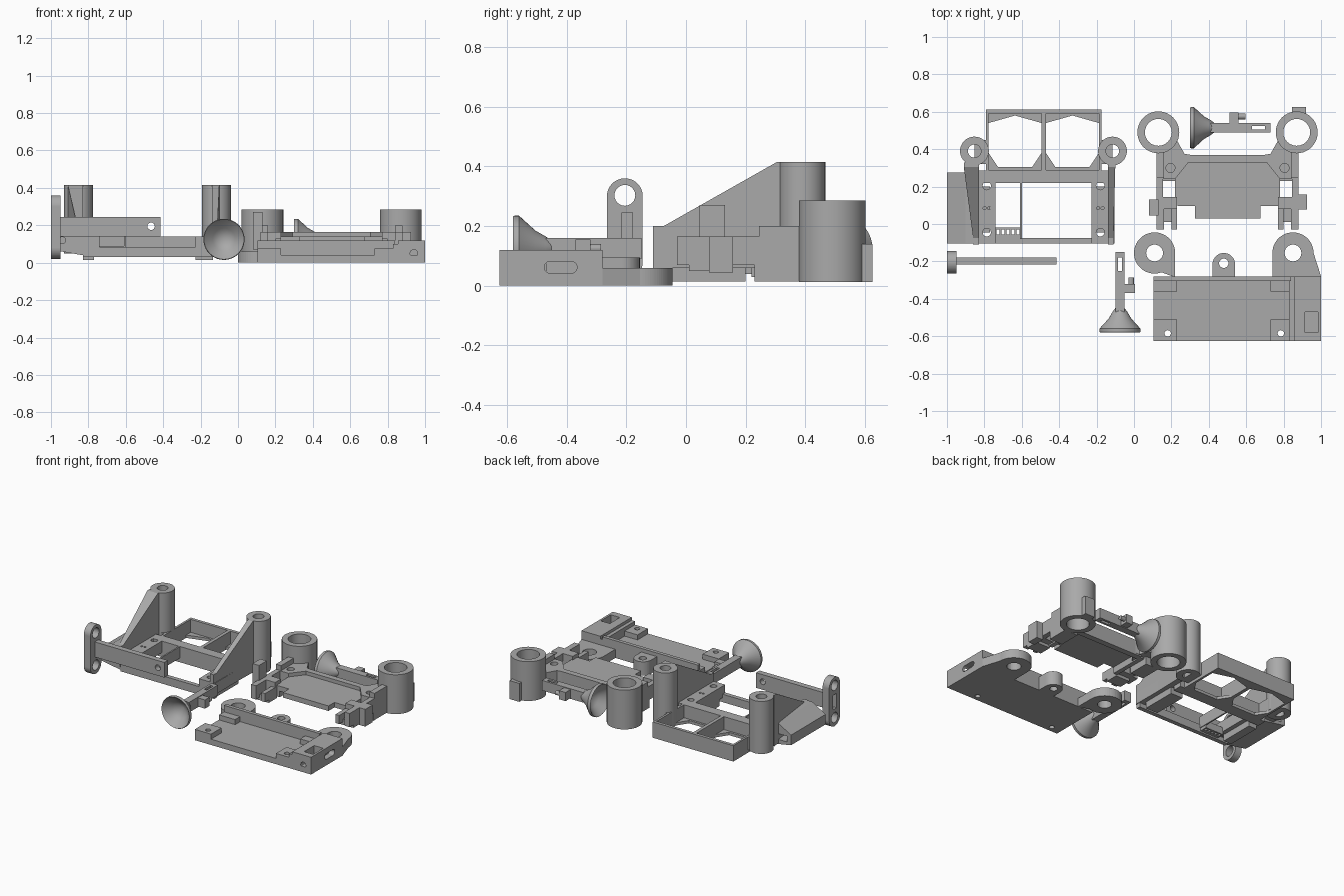
import bpy, bmesh, math

if "Cube" in bpy.data.objects:
    bpy.data.objects.remove(bpy.data.objects["Cube"], do_unlink=True)

grey = bpy.data.materials.new("plain grey")
grey.use_nodes = True
grey.diffuse_color = (0.4, 0.4, 0.4, 1)
grey.node_tree.nodes["Principled BSDF"].inputs["Base Color"].default_value = (0.4, 0.4, 0.4, 1)


def finish(name, bm):
    bmesh.ops.recalc_face_normals(bm, faces=bm.faces)
    mesh = bpy.data.meshes.new(name)
    bm.to_mesh(mesh)
    bm.free()
    mesh.materials.append(grey)
    ob = bpy.data.objects.new(name, mesh)
    bpy.context.collection.objects.link(ob)
    return ob


def prism(name, pts, lo, hi, axis="z"):
    """Extrude a 2D outline along one axis."""
    place = {"x": lambda a, b, t: (t, a, b),
             "y": lambda a, b, t: (a, t, b),
             "z": lambda a, b, t: (a, b, t)}[axis]
    bm = bmesh.new()
    low = [bm.verts.new(place(a, b, lo)) for a, b in pts]
    high = [bm.verts.new(place(a, b, hi)) for a, b in pts]
    bm.faces.new(low)
    bm.faces.new(high)
    for i in range(len(pts)):
        j = (i + 1) % len(pts)
        bm.faces.new((low[i], low[j], high[j], high[i]))
    return finish(name, bm)


def box(name, x0, x1, y0, y1, z0, z1):
    return prism(name, [(x0, y0), (x1, y0), (x1, y1), (x0, y1)], z0, z1)


def arc(cx, cy, r, start=0, end=360, n=40):
    steps = n if end - start == 360 else n + 1
    return [(cx + r * math.cos(math.radians(start + (end - start) * i / n)),
             cy + r * math.sin(math.radians(start + (end - start) * i / n)))
            for i in range(steps)]


def cut(ob, *cutters):
    for c in cutters:
        mod = ob.modifiers.new("cut", "BOOLEAN")
        mod.operation, mod.solver, mod.object = "DIFFERENCE", "EXACT", c
        bpy.context.view_layer.objects.active = ob
        bpy.ops.object.modifier_apply(modifier=mod.name)
        bpy.data.objects.remove(c, do_unlink=True)
    return ob


def hole(cx, cy, r, lo, hi, axis="z"):
    return prism("hole", arc(cx, cy, r, n=24), lo, hi, axis)


def smooth(ob):
    bpy.ops.object.select_all(action="DESELECT")
    ob.select_set(True)
    bpy.context.view_layer.objects.active = ob
    bpy.ops.object.shade_smooth_by_angle(angle=math.radians(30))


def tube(name, cx, cy, r, bore, z0, z1):
    return cut(prism(name, arc(cx, cy, r), z0, z1), hole(cx, cy, bore, -1, 1))


# Base plate: floor with ears, back lip, corner pads and end block
floor = prism("base_floor", [(0.105, -0.625), (1, -0.625), (1, -0.28), (0.105, -0.28)], 0, 0.04)
cut(floor, *[hole(x, -0.585, 0.017, -1, 1) for x in (0.18, 0.785)])
ear = prism("base_left_ear", arc(0.85, -0.155, 0.11, 0, 180) + [(0.74, -0.28), (1, -0.28)], 0, 0.06)
cut(ear, hole(0.85, -0.155, 0.045, -1, 1))
ear = prism("base_right_ear", arc(0.11, -0.155, 0.11, 0, 290) + [(0.22, -0.285)], 0, 0.06)
cut(ear, hole(0.11, -0.155, 0.045, -1, 1))
boss = prism("base_middle_ear", arc(0.48, -0.215, 0.06, 0, 180) + [(0.42, -0.285), (0.54, -0.285)], 0, 0.095)
cut(boss, hole(0.48, -0.21, 0.025, -1, 1))
box("base_back_lip", 0.105, 0.84, -0.305, -0.28, 0, 0.12)
for x0, x1 in ((0.105, 0.23), (0.73, 0.835)):
    box("base_back_pad", x0, x1, -0.36, -0.3, 0.03, 0.075)
    pad = box("base_front_pad", x0, x1, -0.625, -0.51, 0.03, 0.075)
    cut(pad, hole(0.18 if x0 < 0.5 else 0.785, -0.585, 0.017, -1, 1))
block = box("base_end_block", 0.855, 1, -0.625, -0.28, 0, 0.12)
slot = prism("slot", arc(-0.455, 0.062, 0.02, 90, 270, 8) + arc(-0.385, 0.062, 0.02, -90, 90, 8), 0.96, 1.1, "x")
cut(block, box("pocket", 0.915, 0.985, -0.58, -0.47, 0.04, 0.3),
    hole(0.94, 0.05, 0.02, -0.7, -0.55, "y"), slot)
box("base_end_rail", 0.83, 0.86, -0.625, -0.28, 0, 0.1)

# Slide arm with rounded end plate
plate = prism("arm_end_plate", arc(-0.205, 0.3, 0.06, 0, 180) + arc(-0.205, 0.08, 0.06, 180, 359),
              -1, -0.95, "x")
cut(plate, hole(-0.205, 0.303, 0.035, -1.1, -0.9, "x"), hole(-0.205, 0.08, 0.035, -1.1, -0.9, "x"),
    box("window", -1.1, -0.975, -0.225, -0.185, 0.14, 0.24))
cut(box("slide_arm", -0.96, -0.415, -0.217, -0.178, 0.14, 0.245), hole(-0.465, 0.195, 0.02, -1, 1, "y"))


# Two horns: revolved dish on a slotted stem
def horn(name, place):
    profile = [(0, 0.09), (0.06, 0.05), (0.107, 0), (0.11, 0.005), (0.11, 0.02),
               (0.06, 0.075), (0.04, 0.11), (0.025, 0.13), (0, 0.13)]
    bm = bmesh.new()
    verts = [bm.verts.new((r, d, 0)) for r, d in profile]
    edges = [bm.edges.new(p) for p in zip(verts, verts[1:])]
    bmesh.ops.spin(bm, geom=verts + edges, axis=(0, 1, 0), cent=(0, 0, 0),
                   angle=2 * math.pi, steps=40, use_duplicate=False)
    bmesh.ops.remove_doubles(bm, verts=bm.verts, dist=0.0005)
    parts = [finish(name + "_dish", bm)]
    smooth(parts[0])
    stem = box(name + "_stem", -0.025, 0.025, 0.11, 0.43, -0.035, 0.035)
    parts.append(cut(stem, box("slot", -0.01, 0.01, 0.33, 0.4, -0.1, 0.1)))
    parts.append(box(name + "_side_block", 0.02, 0.08, 0.21, 0.26, -0.03, 0.03))
    parts.append(prism(name + "_nub", arc(0.06, 0, 0.015, n=16), 0.25, 0.295, "y"))
    for ob in parts:
        bm = bmesh.new()
        bm.from_mesh(ob.data)
        for v in bm.verts:
            v.co = place(*v.co)
        bmesh.ops.recalc_face_normals(bm, faces=bm.faces)
        bm.to_mesh(ob.data)
        bm.free()


horn("front_horn", lambda a, d, h: (-0.075 + a, -0.58 + d, 0.125 + h))
horn("rear_horn", lambda a, d, h: (0.3 + d, 0.515 + a, 0.125 + h))

# Carrier with two wide towers
centre = 0.5
for side, s in (("left", 1), ("right", -1)):
    def mbox(name, a, b, y0, y1, z0, z1):
        x0, x1 = sorted((centre + s * a, centre + s * b))
        return box(side + "_" + name, x0, x1, y0, y1, z0, z1)

    tx = centre + s * 0.37
    tower = tube("carrier_" + side + "_tower", tx, 0.49, 0.112, 0.072, 0.012, 0.285)
    smooth(tower)
    web = prism("carrier_" + side + "_web", [(centre + s * a, b) for a, b in
                ((0.2, 0.34), (0.2, 0.37), (0.23, 0.375), (0.3, 0.5), (0.38, 0.39), (0.38, 0.24), (0.28, 0.24))],
                0.07, 0.165)
    cut(web, hole(tx, 0.49, 0.08, -1, 1), hole(centre + s * 0.305, 0.3, 0.024, -1, 1))
    mbox("carrier_pad", 0.34, 0.38, 0.245, 0.4, 0.06, 0.2)
    mbox("carrier_under_pad", 0.28, 0.38, 0.23, 0.38, 0.015, 0.07)
    mbox("carrier_outer_rail", 0.345, 0.38, 0.12, 0.25, 0.07, 0.165)
    mbox("carrier_foot", 0.27, 0.38, 0.08, 0.145, 0.07, 0.165)
    mbox("carrier_foot_inner", 0.27, 0.3, -0.03, 0.1, 0.07, 0.13)
    mbox("carrier_foot_outer", 0.34, 0.38, -0.03, 0.1, 0.07, 0.165)
    mbox("carrier_foot_floor", 0.27, 0.38, 0.01, 0.1, 0.05, 0.09)
    mbox("carrier_skirt", 0.25, 0.28, 0.1, 0.36, 0.06, 0.14)
box("carrier_plate", 0.235, 0.775, 0.095, 0.335, 0.105, 0.14)
box("carrier_tongue", 0.325, 0.675, 0.03, 0.1, 0.105, 0.14)
box("carrier_back_wall", 0.25, 0.75, 0.33, 0.37, 0.06, 0.165)
box("carrier_right_tab", 0.08, 0.13, 0.045, 0.13, 0.07, 0.27)
box("carrier_left_tab", 0.875, 0.925, 0.077, 0.157, 0.045, 0.165)
box("tower_back_key", 0.845, 0.92, 0.58, 0.625, 0.012, 0.14)

# Twin-window rear frame
mid = -0.4825
frame = box("rear_frame", mid - 0.31, mid + 0.31, 0.275, 0.612, 0.03, 0.14)
mask = box("rear_mask", mid - 0.3, mid + 0.3, 0.285, 0.6, 0.03, 0.05)
for s in (-1, 1):
    x0, x1 = sorted((mid + s * 0.012, mid + s * 0.295))
    cut(frame, box("window", x0, x1, 0.29, 0.59, -1, 1))
    cut(mask, prism("window", [(x0 + 0.05, 0.305), (x1 - 0.05, 0.305), (x1, 0.38), (x1, 0.54),
                               ((x0 + x1) / 2, 0.58), (x0, 0.54), (x0, 0.38)], -1, 1))

# Front frame: side strips, beams and small perforated shelf
for x0, x1 in ((-0.83, -0.74), (-0.228, -0.105)):
    strip = box("frame_side_strip", x0, x1, -0.105, 0.245, 0.06, 0.14)
    hx = -0.787 if x0 < -0.5 else -0.18
    cut(strip, *[hole(hx, y, 0.022, -1, 1) for y in (0.205, -0.045)],
        *[hole(hx + dx, 0.085, 0.008, -1, 1) for dx in (-0.012, 0.012)])
    box("frame_under_block", x0, x1 - 0.03, -0.045, 0.2, 0.015, 0.07)
box("frame_front_beam", -0.83, -0.11, -0.105, -0.075, 0.03, 0.085)
box("frame_back_beam", -0.83, -0.14, 0.22, 0.285, 0.03, 0.14)
box("frame_divider", -0.61, -0.6, -0.08, 0.23, 0.06, 0.14)
shelf = box("perforated_shelf", -0.745, -0.605, -0.08, -0.02, 0.04, 0.09)
cut(shelf, *[box("slit", -0.735 + i * 0.027, -0.72 + i * 0.027, -0.055, -0.03, 0, 1) for i in range(5)])

# Narrow towers with sloping fins
for side, tx, front in (("right", -0.853, (-0.86, -0.83)), ("left", -0.115, (-0.14, -0.11))):
    smooth(tube(side + "_narrow_tower", tx, 0.39, 0.077, 0.035, 0.05, 0.415))
    fin = prism(side + "_fin", [(-0.11, 0.06), (0.33, 0.06), (0.33, 0.415), (0.305, 0.415), (-0.075, 0.2), (-0.11, 0.2)],
                front[0], front[1], "x")
    # Widen the fin where it meets the tower
    for v in fin.data.vertices:
        if v.co.y > 0.2:
            if side == "right" and v.co.x < -0.85:
                v.co.x = -0.91
            if side == "left" and v.co.x > -0.12:
                v.co.x = -0.1
    box(side + "_tower_foot", min(tx, mid + math.copysign(0.3, tx - mid)),
        max(tx, mid + math.copysign(0.3, tx - mid)), 0.32, 0.45, 0.05, 0.14)

# Side wing with sloping top and underside
wing = prism("side_wing", [(-1, 0.07), (-0.83, 0.04), (-0.83, 0.2), (-0.9, 0.2), (-1, 0.14)], -0.105, 0.275, "y")
cut(wing, hole(-0.94, 0.12, 0.018, -0.2, -0.02, "y"),
    box("slot", -0.97, -0.89, 0.2, 0.4, 0.085, 0.125))
